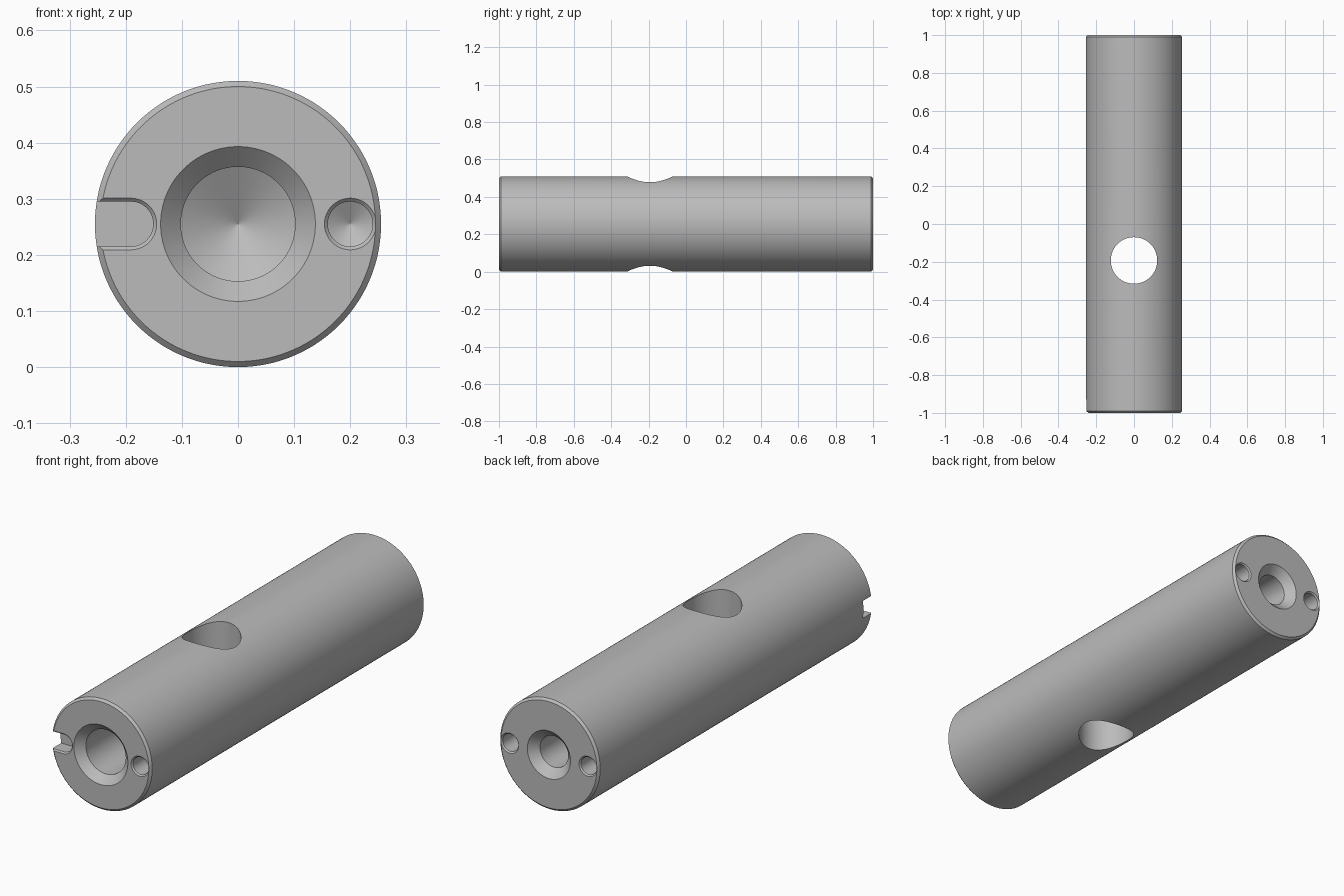
import bpy, bmesh, math

if "Cube" in bpy.data.objects:
    bpy.data.objects.remove(bpy.data.objects["Cube"], do_unlink=True)

R = 0.255          # body radius, also the height of its axis
HALF = 1.0         # half length
CHAMFER = 0.01

steel = bpy.data.materials.new("grey steel")
steel.use_nodes = True
steel.diffuse_color = (0.5, 0.5, 0.5, 1)
steel.node_tree.nodes["Principled BSDF"].inputs["Base Color"].default_value = (0.5, 0.5, 0.5, 1)


def loft(name, rings, segments, centre=(0, 0, 0), end=1, vertical=False, stretch=0):
    """Stack rings of (radius, distance) along y, or along z when vertical.
    stretch draws the -x half of each ring outwards into a slot outline."""
    bm = bmesh.new()
    loops = []
    for radius, along in rings:
        loop = []
        for i in range(segments):
            a = 2 * math.pi * (i + 0.5) / segments
            x, w = radius * math.cos(a), radius * math.sin(a)
            if x < 0:
                x -= stretch
            co = (x, w, along) if vertical else (x, end * along, w)
            loop.append(bm.verts.new([p + c for p, c in zip(co, centre)]))
        loops.append(loop)
    for a, b in zip(loops, loops[1:]):
        for i in range(segments):
            j = (i + 1) % segments
            bm.faces.new((a[i], a[j], b[j], b[i]))
    bm.faces.new(loops[0])
    bm.faces.new(loops[-1])
    bmesh.ops.recalc_face_normals(bm, faces=bm.faces)
    mesh = bpy.data.meshes.new(name)
    bm.to_mesh(mesh)
    bm.free()
    mesh.materials.append(steel)
    obj = bpy.data.objects.new(name, mesh)
    bpy.context.scene.collection.objects.link(obj)
    return obj


def drill(name, x, radius, rim, depth, end):
    """Blind hole with a 45 degree countersink and a conical bottom."""
    extra = 0.02
    rings = [(rim + extra, HALF + extra), (radius, HALF - (rim - radius)),
             (radius, HALF - depth), (0.0005, HALF - depth - 0.577 * radius)]
    return loft(name, rings, 64, (x, 0, R), end)


# Chamfered round bar
body = loft("shaft_body", [(R - CHAMFER, -HALF), (R, CHAMFER - HALF),
                           (R, HALF - CHAMFER), (R - CHAMFER, HALF)], 128, (0, 0, R))

cutters = [
    # Vertical cross hole
    loft("cross_hole", [(0.123, -0.1), (0.123, 0.7)], 96, (0, -0.193, 0), vertical=True),
    # Centre bores at the front and the back
    drill("front_bore", 0, 0.102, 0.138, 0.4, -1),
    drill("back_bore", 0, 0.072, 0.11, 0.3, 1),
    # Pin holes
    drill("front_pin_hole", 0.2, 0.04, 0.046, 0.12, -1),
    drill("back_left_pin_hole", 0.2, 0.04, 0.046, 0.12, 1),
    drill("back_right_pin_hole", -0.2, 0.04, 0.046, 0.12, 1),
    # Open key slot with a chamfered rim
    loft("key_slot", [(0.066, HALF + 0.02), (0.04, HALF - 0.006), (0.04, HALF - 0.07)],
         64, (-0.191, 0, R), -1, stretch=0.2),
]

for cutter in cutters:
    cutter.hide_render = True
    cut = body.modifiers.new(cutter.name, "BOOLEAN")
    cut.operation = "DIFFERENCE"
    cut.solver = "EXACT"
    cut.object = cutter

# Bake the cuts, then drop the cutters
bpy.context.view_layer.update()
graph = bpy.context.evaluated_depsgraph_get()
finished = bpy.data.meshes.new_from_object(body.evaluated_get(graph))
body.modifiers.clear()
body.data = finished
for cutter in cutters:
    bpy.data.objects.remove(cutter, do_unlink=True)

bpy.ops.object.select_all(action="DESELECT")
body.select_set(True)
bpy.context.view_layer.objects.active = body
bpy.ops.object.shade_smooth_by_angle(angle=math.radians(28))
